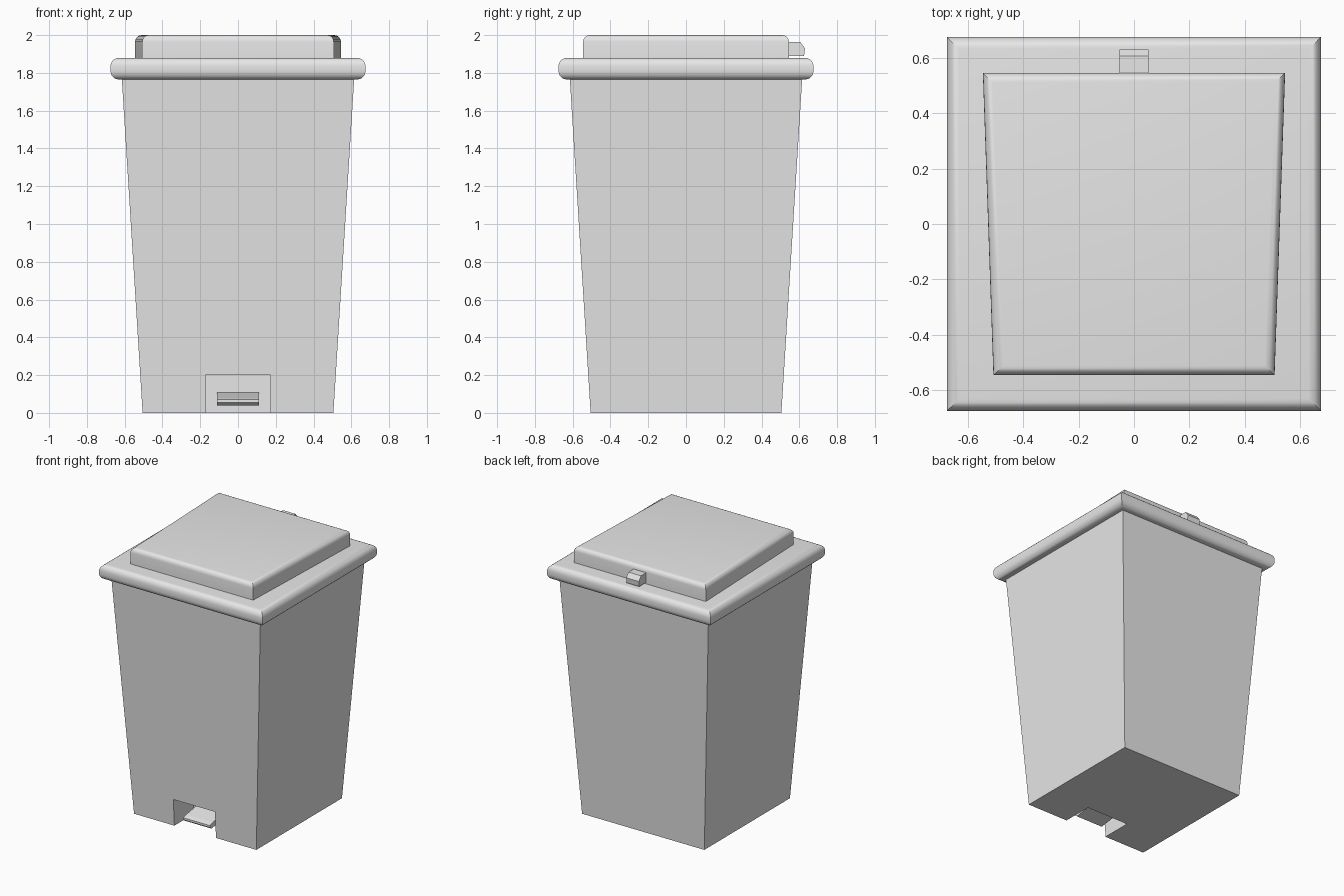
import bpy
import bmesh
from math import sin, cos, pi, radians

cube = bpy.data.objects.get("Cube")
if cube:
    bpy.data.objects.remove(cube, do_unlink=True)

grey = bpy.data.materials.new("light_grey_plastic")
grey.use_nodes = True
colour = (0.8, 0.8, 0.8, 1)
grey.diffuse_color = colour
grey.node_tree.nodes["Principled BSDF"].inputs["Base Color"].default_value = colour


def loft(name, rings, smooth=False):
    """Skin a closed solid through rings of equal point count."""
    bm = bmesh.new()
    loops = [[bm.verts.new(p) for p in ring] for ring in rings]
    for low, high in zip(loops, loops[1:]):
        for i in range(len(low)):
            j = (i + 1) % len(low)
            bm.faces.new((low[i], low[j], high[j], high[i]))
    bm.faces.new(loops[0][::-1])
    bm.faces.new(loops[-1])
    bmesh.ops.recalc_face_normals(bm, faces=bm.faces)
    mesh = bpy.data.meshes.new(name)
    bm.to_mesh(mesh)
    bm.free()
    mesh.materials.append(grey)
    obj = bpy.data.objects.new(name, mesh)
    bpy.context.collection.objects.link(obj)
    bpy.ops.object.select_all(action="DESELECT")
    obj.select_set(True)
    bpy.context.view_layer.objects.active = obj
    if smooth:
        bpy.ops.object.shade_smooth_by_angle(angle=radians(30))
    return obj


def ring(front, back, depth, z):
    """Four corners of a symmetric trapezoid at height z."""
    return [(-front, -depth, z), (front, -depth, z), (back, depth, z), (-back, depth, z)]


def square(half, z):
    return ring(half, half, half, z)


def bar(name, half_width, profile, smooth=False):
    """Extrude a (y, z) profile across x."""
    return loft(name, [[(x, y, z) for y, z in profile] for x in (-half_width, half_width)], smooth)


# Pedal recess cutter
cutter = bar("recess_cutter", 0.172, [(-0.7, -0.1), (-0.28, -0.1), (-0.28, 0.2), (-0.7, 0.2)])
cutter.hide_render = True

# Tapered bin body with the pedal recess cut out
body = loft("bin_body", [square(0.505, 0), square(0.617, 1.8)])
cut = body.modifiers.new("recess", "BOOLEAN")
cut.operation = "DIFFERENCE"
cut.solver = "EXACT"
cut.object = cutter
bpy.ops.object.modifier_apply(modifier=cut.name)
bpy.data.objects.remove(cutter, do_unlink=True)

# Rounded rim with mitred corners
outer, low, high, r, steps = 0.675, 1.765, 1.88, 0.045, 5
rim = [square(0.6, low)]
for centre, start in ((low + r, -pi / 2), (high - r, 0)):
    for i in range(steps + 1):
        a = start + pi / 2 * i / steps
        rim.append(square(outer - r + r * cos(a), centre + r * sin(a)))
loft("rim", rim, True)

# Trapezoid lid with a softened top edge
top, r = 2.0, 0.035
lid = [ring(0.507, 0.545, 0.545, 1.875)]
for i in range(steps + 1):
    a = pi / 2 * i / steps
    d = r * (1 - cos(a))
    lid.append(ring(0.507 - d, 0.545 - d, 0.545 - d, top - r + r * sin(a)))
loft("lid", lid, True)

# Hinge block behind the lid
bar("hinge", 0.052, [(0.53, 1.89), (0.625, 1.89), (0.63, 1.93), (0.605, 1.963), (0.53, 1.963)])

# Foot pedal sloping down towards the front
bar("pedal", 0.11, [(-0.27, 0.07), (-0.27, 0.11), (-0.455, 0.08),
                    (-0.49, 0.07), (-0.49, 0.055), (-0.47, 0.04)])
